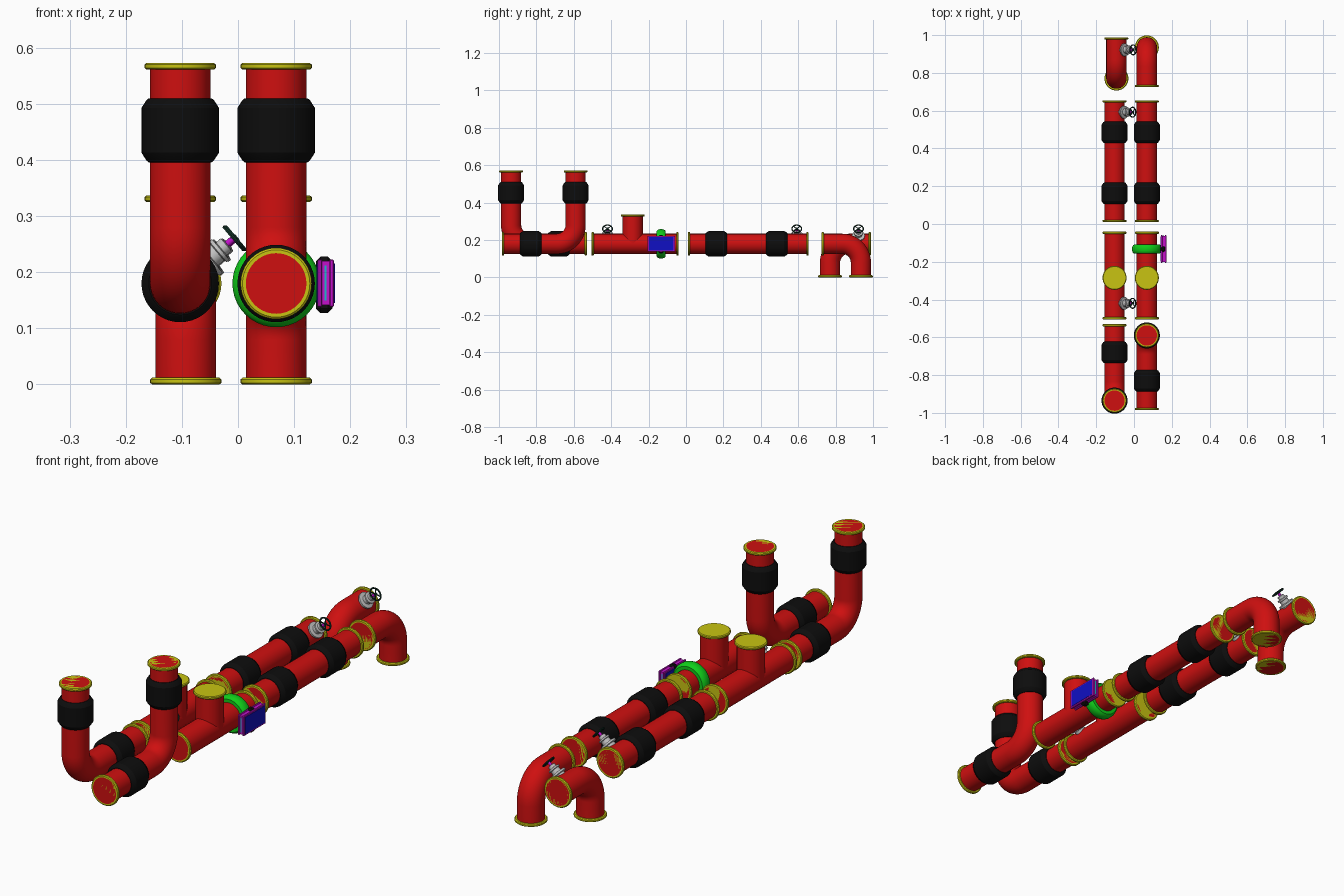
import bpy, bmesh, math
from mathutils import Vector

if "Cube" in bpy.data.objects:
    bpy.data.objects.remove(bpy.data.objects["Cube"])


def material(name, r, g, b):
    m = bpy.data.materials.new(name)
    m.use_nodes = True
    m.diffuse_color = (r, g, b, 1)
    m.node_tree.nodes["Principled BSDF"].inputs["Base Color"].default_value = (r, g, b, 1)
    return m


RED = material("red paint", 0.62, 0.005, 0.005)
YELLOW = material("yellow cap", 0.58, 0.55, 0.006)
BLACK = material("black rubber", 0.004, 0.004, 0.004)
GREEN = material("green body", 0.005, 0.62, 0.01)
PURPLE = material("purple metal", 0.55, 0.005, 0.6)
BLUE = material("blue panel", 0.005, 0.005, 0.55)
CYAN = material("cyan strip", 0.01, 0.5, 0.6)
GREY = material("light grey metal", 0.55, 0.55, 0.55)
DARK = material("dark green wheel", 0.006, 0.03, 0.02)

R = 0.054          # pipe radius
Z = 0.18           # height of the pipe axis
BEND = 0.1         # elbow radius
AX, BX, REAR_AX = -0.103, 0.068, -0.093


def finish(name, bm, mat, smooth=True):
    bmesh.ops.recalc_face_normals(bm, faces=bm.faces)
    me = bpy.data.meshes.new(name)
    bm.to_mesh(me)
    bm.free()
    ob = bpy.data.objects.new(name, me)
    bpy.context.collection.objects.link(ob)
    me.materials.append(mat)
    if smooth:
        bpy.ops.object.select_all(action='DESELECT')
        ob.select_set(True)
        bpy.context.view_layer.objects.active = ob
        bpy.ops.object.shade_smooth_by_angle(angle=math.radians(32))
    return ob


def skin(bm, rings, closed=False):
    n = len(rings[0])
    pairs = list(zip(rings, rings[1:]))
    if closed:
        pairs.append((rings[-1], rings[0]))
    for a, b in pairs:
        for i in range(n):
            j = (i + 1) % n
            bm.faces.new((a[i], a[j], b[j], b[i]))
    if not closed:
        bm.faces.new(rings[0])
        bm.faces.new(rings[-1])


def circle(bm, centre, u, v, r, sides):
    return [bm.verts.new(centre + r * (u * math.cos(t) + v * math.sin(t)))
            for t in (2 * math.pi * i / sides for i in range(sides))]


def lathe(name, at, axis, profile, mat, sides=40, closed=False):
    """Turn (radius, distance) pairs round an axis."""
    at, axis = Vector(at), Vector(axis).normalized()
    u = axis.orthogonal().normalized()
    v = axis.cross(u)
    bm = bmesh.new()
    skin(bm, [circle(bm, at + axis * h, u, v, r, sides) for r, h in profile], closed)
    return finish(name, bm, mat)


def pipe(name, points):
    """Sweep the pipe along a path in a plane of constant x."""
    pts = [Vector(p) for p in points]
    bm = bmesh.new()
    rings = []
    for i, p in enumerate(pts):
        d = (pts[min(i + 1, len(pts) - 1)] - pts[max(i - 1, 0)]).normalized()
        side = Vector((1, 0, 0))
        rings.append(circle(bm, p, side, d.cross(side), R, 40))
    skin(bm, rings)
    return finish(name, bm, RED)


def cap(name, at, inward):
    lathe(name, at, inward,
          [(0.06, 0), (0.0635, 0.003), (0.0635, 0.009), (0.06, 0.012)], YELLOW)


def coupling(name, x, y, z, axis):
    lathe(name, (x, y, z), axis,
          [(0.056, -0.057), (0.06, -0.054), (0.069, -0.04), (0.069, 0.04),
           (0.06, 0.054), (0.056, 0.057)], BLACK)


def box(name, lo, hi, mat, bevel=0.0):
    bm = bmesh.new()
    bmesh.ops.create_cube(bm, size=1)
    for v in bm.verts:
        v.co = Vector([l + (c + 0.5) * (h - l) for l, h, c in zip(lo, hi, v.co)])
    if bevel:
        bmesh.ops.bevel(bm, geom=bm.edges[:], offset=bevel, segments=1, affect='EDGES')
    return finish(name, bm, mat, False)


def elbow_line(name, x, y_open, y_turn, z_end):
    """Level pipe that turns up or down at y_turn."""
    s = 1 if y_turn > y_open else -1
    k = 1 if z_end > Z else -1
    path = [(x, y_open, Z)]
    for i in range(13):
        t = math.pi / 2 * i / 12
        path.append((x, y_turn - s * BEND * (1 - math.sin(t)),
                     Z + k * BEND * (1 - math.cos(t))))
    path.append((x, y_turn, z_end))
    pipe(name, path)
    cap(name + "_level_cap", (x, y_open, Z), (0, s, 0))
    cap(name + "_upright_cap", (x, y_turn, z_end), (0, 0, -k))


def straight_line(name, x, y0, y1):
    pipe(name, [(x, y0, Z), (x, y1, Z)])
    cap(name + "_front_cap", (x, y0, Z), (0, 1, 0))
    cap(name + "_back_cap", (x, y1, Z), (0, -1, 0))


def valve(name, x, y):
    """Small globe valve leaning out of the pipe, with a handwheel."""
    d = Vector((0.095, 0, 0.08)).normalized()
    at = Vector((x, y, Z))
    lathe(name + "_body", at, d,
          [(0.024, 0.045), (0.024, 0.06), (0.034, 0.062), (0.034, 0.07), (0.019, 0.072),
           (0.019, 0.086), (0.024, 0.088), (0.024, 0.094), (0.015, 0.096),
           (0.015, 0.107), (0.009, 0.109)], GREY, 20)
    lathe(name + "_stem", at, d, [(0.006, 0.105), (0.006, 0.122)], PURPLE, 12)
    lathe(name + "_hub", at, d, [(0.006, 0.12), (0.006, 0.129)], DARK, 12)
    lathe(name + "_wheel_rim", at, d,
          [(0.026 + 0.0035 * math.cos(a), 0.125 + 0.0035 * math.sin(a))
           for a in (math.pi / 3 * i for i in range(6))], DARK, 24, True)
    across = d.cross(Vector((0, 1, 0)))
    for i in range(2):
        t = math.pi / 2 * i + math.pi / 4
        spoke = Vector((0, 1, 0)) * math.cos(t) + across * math.sin(t)
        lathe(name + "_spoke", at + d * 0.125, spoke,
              [(0.0025, -0.025), (0.0025, 0.025)], DARK, 8)


# Front elbows with risers
elbow_line("right_riser", AX, -0.53, -0.935, 0.573)
elbow_line("left_riser", BX, -0.985, -0.59, 0.573)
for x, y, flat_y in ((AX, -0.935, -0.68), (BX, -0.59, -0.83)):
    coupling("riser_coupling", x, y, 0.453, (0, 0, 1))
    coupling("level_coupling", x, flat_y, Z, (0, 1, 0))

# Tee sections and long straight sections
for side, x in (("right", AX), ("left", BX)):
    straight_line(side + "_tee_run", x, -0.505, -0.04)
    pipe(side + "_tee_branch", [(x, -0.285, Z), (x, -0.285, 0.335)])
    cap(side + "_tee_cap", (x, -0.285, 0.337), (0, 0, -1))
    straight_line(side + "_long_run", x, 0.01, 0.655)
    for y in (0.162, 0.485):
        coupling(side + "_run_coupling", x, y, Z, (0, 1, 0))

# Rear elbows turning down
elbow_line("right_rear_elbow", REAR_AX, 0.988, 0.77, 0.0)
elbow_line("left_rear_elbow", BX, 0.725, 0.935, 0.0)

# Handwheel valves
for i, (x, y) in enumerate(((AX, -0.42), (AX, 0.592), (REAR_AX - 0.007, 0.922))):
    valve("valve_%d" % (i + 1), x, y)

# Green clamp ring with its control box
FY = -0.133
lathe("flow_ring", (BX, FY, Z), (0, 1, 0),
      [(0.05, -0.024), (0.068, -0.024), (0.074, -0.019), (0.078, -0.008), (0.078, 0.008),
       (0.074, 0.019), (0.068, 0.024), (0.05, 0.024)], GREEN)
box("box_bracket", (0.139, FY - 0.014, 0.127), (0.168, FY + 0.014, 0.228), BLACK, 0.008)
box("box_arm", (0.12, FY - 0.012, 0.165), (0.145, FY + 0.012, 0.195), BLACK)
box("control_box_core", (0.146, -0.201, 0.142), (0.166, -0.063, 0.22), PURPLE)
for x in (0.142, 0.163):
    box("control_box_flange", (x, -0.206, 0.138), (x + 0.008, -0.058, 0.223), PURPLE, 0.002)
box("outer_panel", (0.1705, -0.198, 0.145), (0.1725, -0.066, 0.216), BLUE)
box("inner_panel", (0.14, -0.198, 0.145), (0.1425, -0.066, 0.216), BLUE)
for y in (-0.202, -0.063):
    box("side_strip", (0.154, y, 0.15), (0.158, y + 0.001, 0.212), CYAN)
